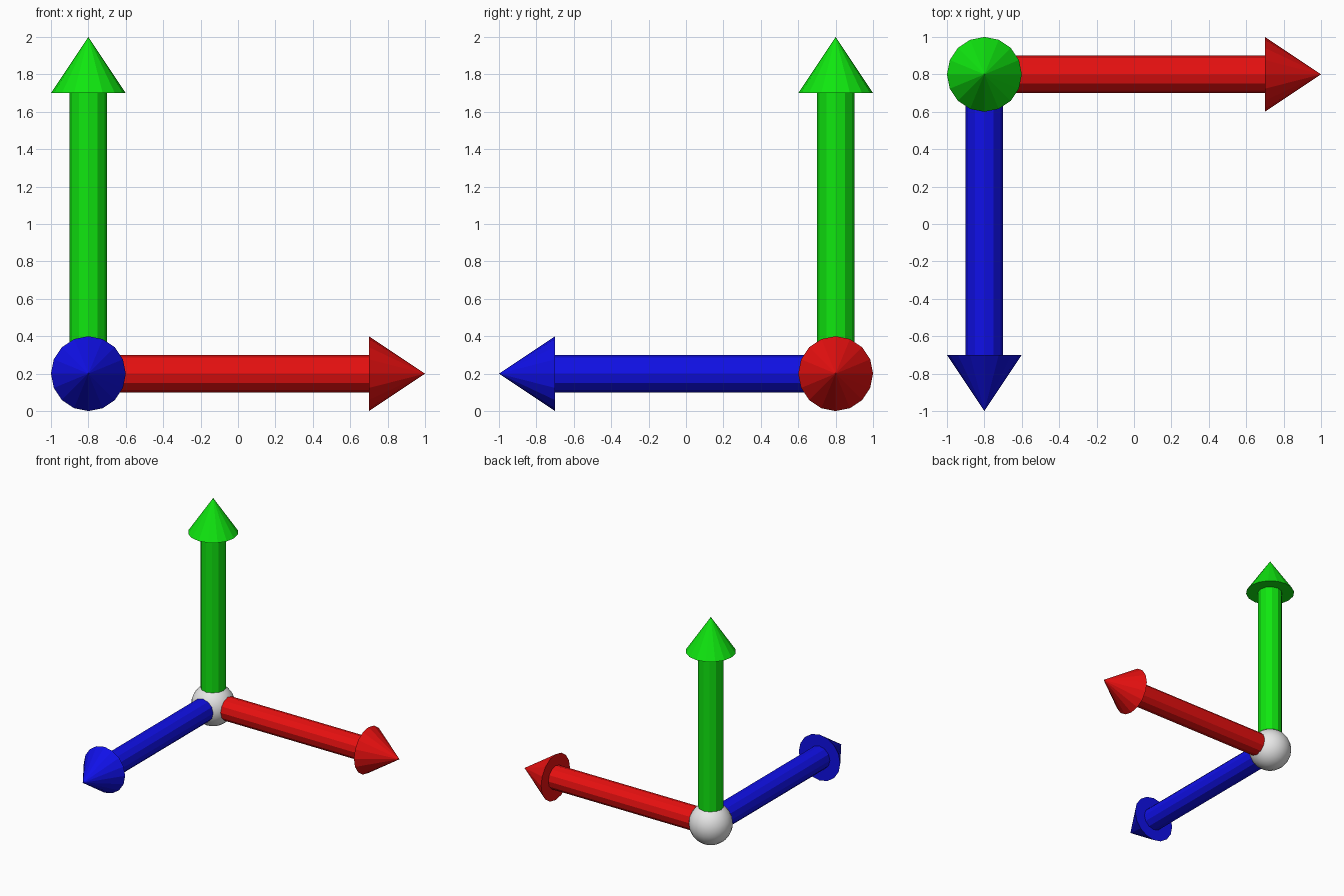
import bpy
from math import pi
from mathutils import Vector, Matrix

cube = bpy.data.objects.get("Cube")
if cube:
    bpy.data.objects.remove(cube, do_unlink=True)

ORIGIN = Vector((-0.8, 0.8, 0.2))
SHAFT_LENGTH, HEAD_LENGTH = 1.5, 0.3
SHAFT_RADIUS, HEAD_RADIUS, HUB_RADIUS = 0.1, 0.2, 0.175


def make_material(name, rgb):
    mat = bpy.data.materials.new(name)
    mat.use_nodes = True
    mat.diffuse_color = (*rgb, 1)
    bsdf = next(n for n in mat.node_tree.nodes if n.type == 'BSDF_PRINCIPLED')
    bsdf.inputs["Base Color"].default_value = (*rgb, 1)
    return mat


def finish(name, mat):
    obj = bpy.context.object
    obj.name = name
    obj.data.materials.append(mat)
    return obj


def arrow(name, mat, turn):
    """Shaft and cone head running outward from the hub along turned z."""
    bpy.ops.mesh.primitive_cylinder_add(vertices=12, radius=SHAFT_RADIUS, depth=SHAFT_LENGTH)
    shaft = finish(name + "_shaft", mat)
    bpy.ops.mesh.primitive_cone_add(vertices=16, radius1=HEAD_RADIUS, radius2=0, depth=HEAD_LENGTH)
    head = finish(name + "_head", mat)
    for obj, along in ((shaft, SHAFT_LENGTH / 2), (head, SHAFT_LENGTH + HEAD_LENGTH / 2)):
        obj.matrix_world = (Matrix.Translation(ORIGIN) @ turn
                            @ Matrix.Translation((0, 0, along)))


# Three arrows at right angles
arrow("upright_arrow", make_material("green", (0.005, 0.8, 0.005)), Matrix.Identity(4))
arrow("side_arrow", make_material("red", (0.8, 0.005, 0.005)), Matrix.Rotation(pi / 2, 4, 'Y'))
arrow("front_arrow", make_material("blue", (0.005, 0.005, 0.8)), Matrix.Rotation(pi / 2, 4, 'X'))

# Ball where the arrows meet
bpy.ops.mesh.primitive_uv_sphere_add(segments=24, ring_count=12, radius=HUB_RADIUS, location=ORIGIN)
finish("hub_ball", make_material("white", (0.8, 0.8, 0.8)))
bpy.ops.object.shade_smooth()
